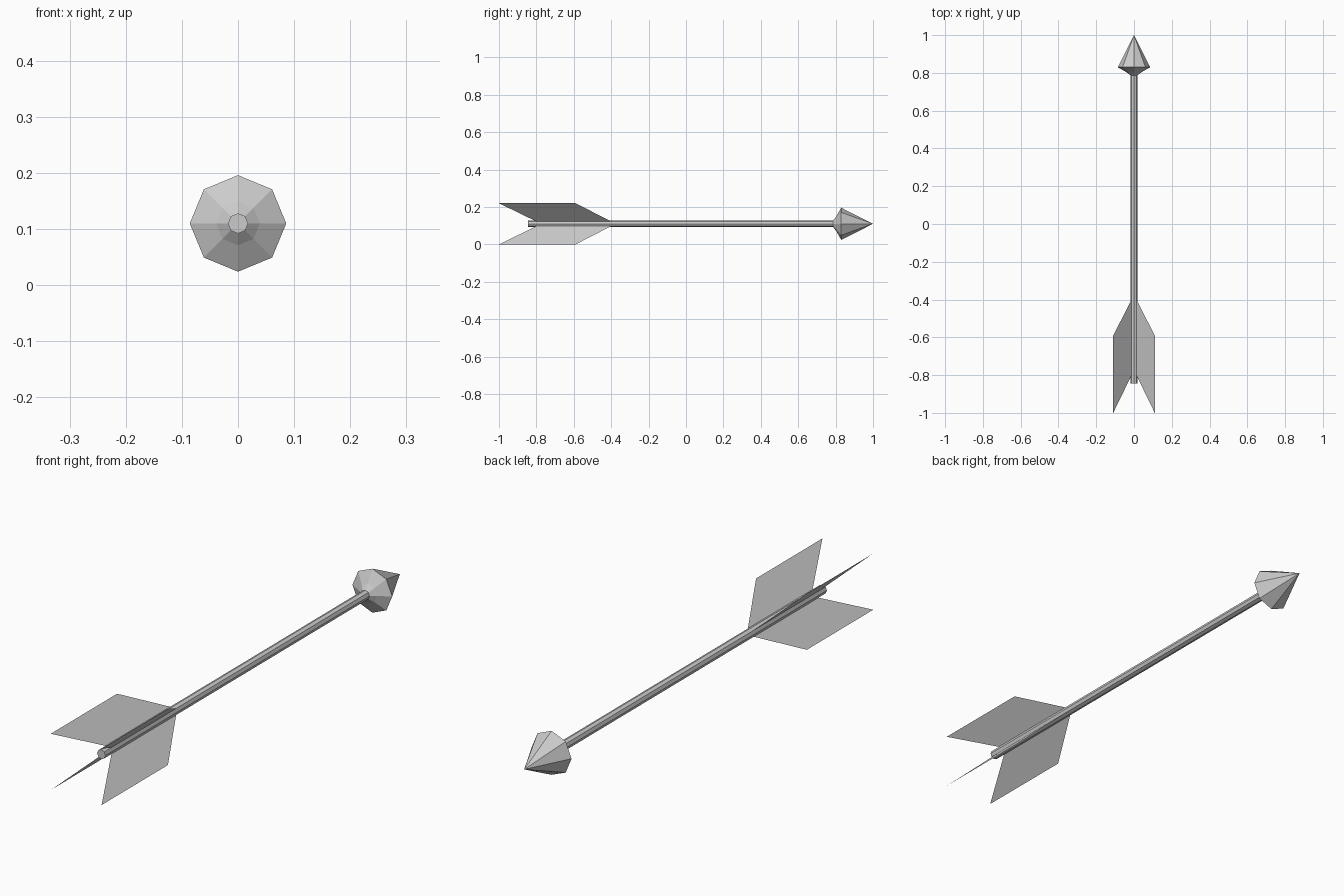
import bpy
from math import cos, sin, pi

if "Cube" in bpy.data.objects:
    bpy.data.objects.remove(bpy.data.objects["Cube"])

AXIS_Z = 0.11
SIDES = 8


def add_mesh(name, verts, faces):
    mesh = bpy.data.meshes.new(name)
    mesh.from_pydata(verts, [], faces)
    mesh.update()
    obj = bpy.data.objects.new(name, mesh)
    bpy.context.collection.objects.link(obj)
    return obj


def lathe_y(name, profile, tip=None):
    """Faceted solid around the arrow axis from (y, radius) rings."""
    verts = [(r * sin(2 * pi * i / SIDES), y, AXIS_Z + r * cos(2 * pi * i / SIDES))
             for y, r in profile for i in range(SIDES)]
    faces = [tuple(range(SIDES))[::-1]]
    for k in range(len(profile) - 1):
        a, b = k * SIDES, (k + 1) * SIDES
        for i in range(SIDES):
            j = (i + 1) % SIDES
            faces.append((a + i, a + j, b + j, b + i))
    last = (len(profile) - 1) * SIDES
    if tip is None:
        faces.append(tuple(range(last, last + SIDES)))
    else:
        verts.append((0, tip, AXIS_Z))
        faces += [(last + i, last + (i + 1) % SIDES, len(verts) - 1) for i in range(SIDES)]
    return lathe_finish(add_mesh(name, verts, faces))


def lathe_finish(obj):
    # outward normals
    import bmesh
    bm = bmesh.new()
    bm.from_mesh(obj.data)
    bmesh.ops.recalc_face_normals(bm, faces=bm.faces)
    bm.to_mesh(obj.data)
    bm.free()
    return obj


# Shaft
lathe_y("shaft", [(-0.845, 0.018), (0.79, 0.018)])

# Pointed head with flared back
lathe_y("arrow_head", [(0.787, 0.018), (0.803, 0.039), (0.83, 0.086)], tip=1.0)

# Four thin diagonal feathers: (y, offset along x and z)
outline = [(-0.40, 0.0125), (-0.59, 0.11), (-1.0, 0.11), (-0.80, 0.0125)]
for sx in (-1, 1):
    for sz in (-1, 1):
        name = f"feather_{'upper' if sz > 0 else 'lower'}_{'right' if sx > 0 else 'left'}"
        add_mesh(name, [(sx * d, y, AXIS_Z + sz * d) for y, d in outline], [(0, 1, 2, 3)])
